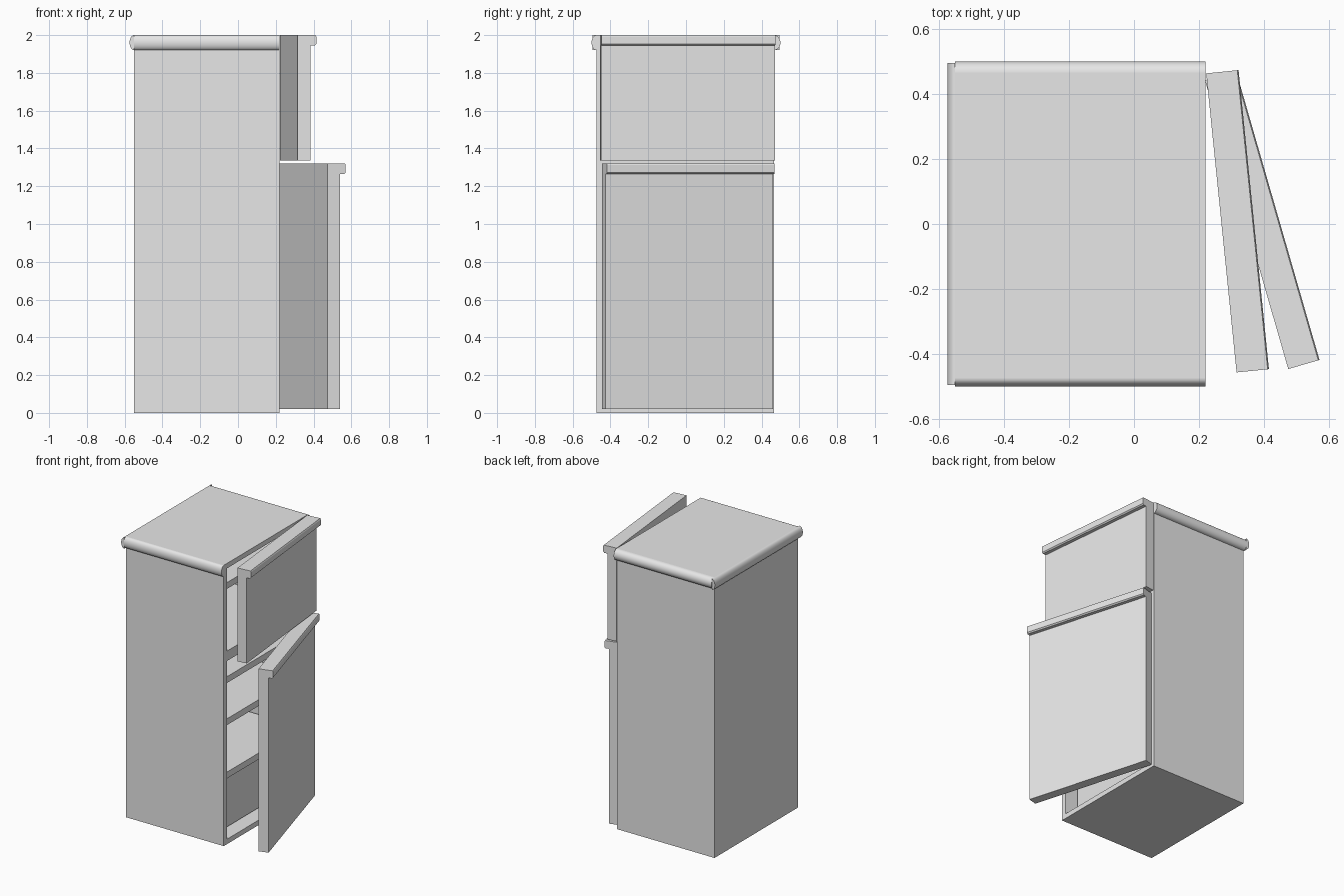
import bpy, bmesh, math
from mathutils import Vector

if "Cube" in bpy.data.objects:
    bpy.data.objects.remove(bpy.data.objects["Cube"], do_unlink=True)

grey = bpy.data.materials.new("light_grey")
grey.use_nodes = True
grey.diffuse_color = (0.8, 0.8, 0.8, 1)
grey.node_tree.nodes["Principled BSDF"].inputs["Base Color"].default_value = (0.8, 0.8, 0.8, 1)

LEFT, OPENING, FRONT, BACK = -0.55, 0.22, -0.475, 0.465
SPLIT, HEIGHT, WALL = 1.34, 2.0, 0.05


def finish(bm, name):
    bmesh.ops.recalc_face_normals(bm, faces=bm.faces)
    mesh = bpy.data.meshes.new(name)
    bm.to_mesh(mesh)
    bm.free()
    mesh.materials.append(grey)
    obj = bpy.data.objects.new(name, mesh)
    bpy.context.collection.objects.link(obj)
    return obj


def add_box(bm, lo, hi):
    verts = bmesh.ops.create_cube(bm, size=1)["verts"]
    for v in verts:
        v.co = Vector(((a + b) / 2 + c * (b - a)) for a, b, c in zip(lo, hi, v.co))


def box(name, lo, hi):
    bm = bmesh.new()
    add_box(bm, lo, hi)
    return finish(bm, name)


def cabinet(name, z0, z1):
    """Box hollowed from its +x side."""
    bm = bmesh.new()
    add_box(bm, (LEFT, FRONT, z0), (OPENING, BACK, z1))
    bm.normal_update()
    mouth = max(bm.faces, key=lambda f: f.calc_center_median().x)
    bmesh.ops.inset_region(bm, faces=[mouth], thickness=WALL)
    pocket = bmesh.ops.extrude_discrete_faces(bm, faces=[mouth])["faces"][0]
    bmesh.ops.translate(bm, verts=pocket.verts, vec=(LEFT + WALL - OPENING, 0, 0))
    return finish(bm, name)


def prism(name, profile, length, location, angle):
    """Extrude an x-z profile towards -y, then place and turn it."""
    bm = bmesh.new()
    face = bm.faces.new([bm.verts.new((x, 0, z)) for x, z in profile])
    new = bmesh.ops.extrude_face_region(bm, geom=[face])["geom"]
    bmesh.ops.translate(bm, vec=(0, -length, 0),
                        verts=[g for g in new if isinstance(g, bmesh.types.BMVert)])
    obj = finish(bm, name)
    obj.location = location
    obj.rotation_euler.z = math.radians(angle)
    return obj


# Cabinet shells
cabinet("lower_cabinet", 0, SPLIT)
cabinet("upper_cabinet", SPLIT, HEIGHT)

# Shelves inside both compartments
for i, z in enumerate((0.46, 0.84, 1.14, 1.81)):
    box(f"shelf_{i + 1}", (LEFT + WALL, FRONT + WALL, z),
        (OPENING - 0.01, BACK - WALL, z + 0.045))

# Drawer under the lowest shelf
box("drawer", (LEFT + WALL, FRONT + WALL, WALL), (OPENING - 0.09, BACK - WALL, 0.46))


# Doors with a handle lip along the top, hinged at the back
def door(name, z0, z1, hinge, angle):
    thick, lip, drop, cut = 0.068, 0.1, 0.055, 0.008
    h = z1 - z0
    profile = [(0, 0), (thick, 0), (thick, h - drop), (lip - cut, h - drop),
               (lip, h - drop + cut), (lip, h - cut), (lip - cut / 2, h), (0, h)]
    prism(name, profile, 0.924, (*hinge, z0), angle)


door("lower_door", 0.02, 1.32, (0.218, 0.442), 16.1)
door("upper_door", 1.335, HEIGHT, (0.222, 0.463), 5.8)


# Rounded trim around the top
def trim(name, depth, length, x, y, angle):
    arc = [math.pi * i / 16 - math.pi / 2 for i in range(17)]
    profile = [(depth * math.cos(a), 0.04 * math.sin(a)) for a in arc]
    obj = prism(name, profile, length, (x, y, HEIGHT - 0.04), angle)
    bpy.ops.object.select_all(action="DESELECT")
    obj.select_set(True)
    bpy.context.view_layer.objects.active = obj
    bpy.ops.object.shade_smooth_by_angle(angle=math.radians(40))


trim("front_trim", 0.025, OPENING - LEFT, OPENING, FRONT, -90)
trim("back_trim", 0.035, OPENING - LEFT, LEFT, BACK, 90)
trim("side_trim", 0.024, 0.99, LEFT, -0.495, 180)
